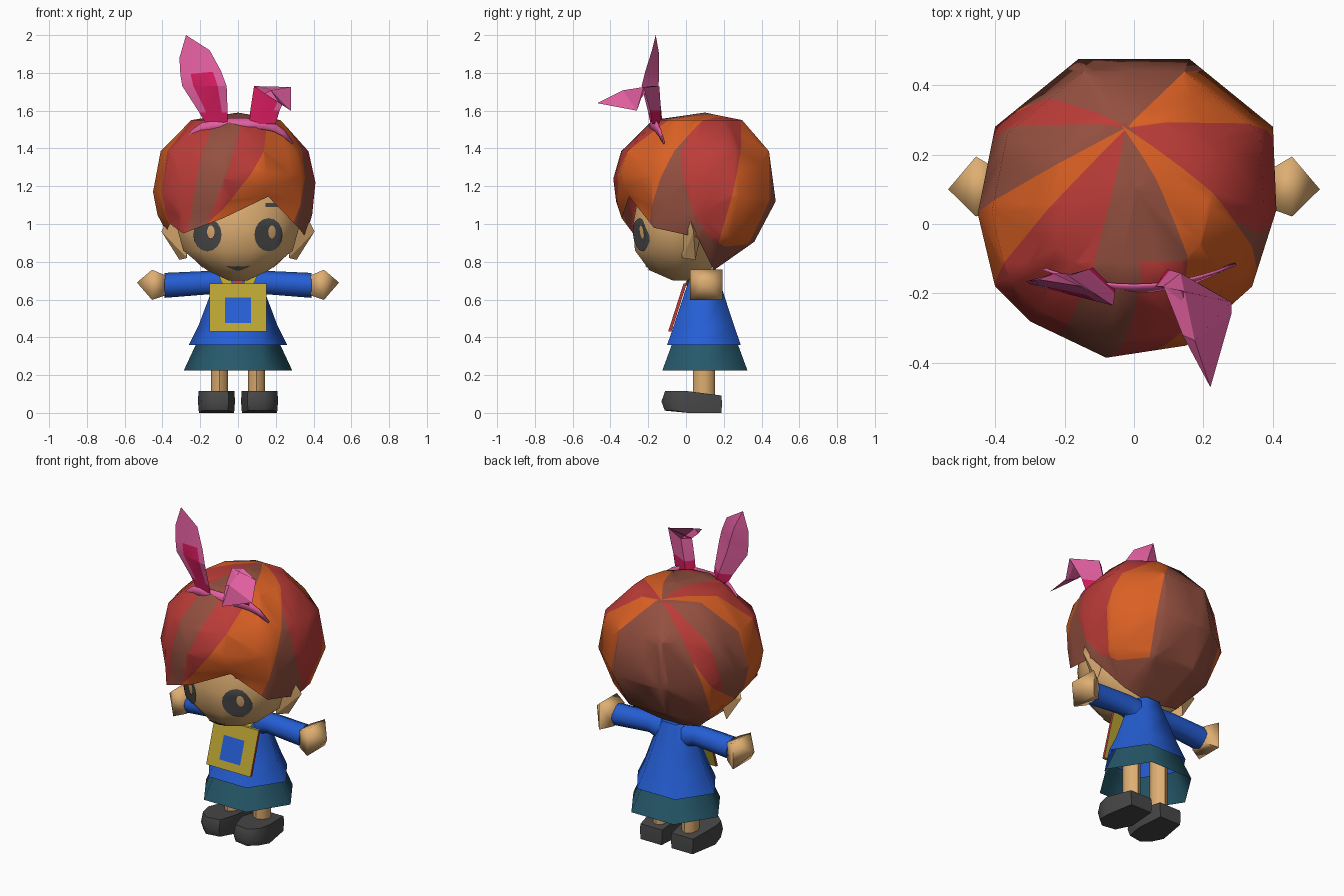
import bpy, bmesh, math
from mathutils import Vector
from mathutils.bvhtree import BVHTree

if "Cube" in bpy.data.objects:
    bpy.data.objects.remove(bpy.data.objects["Cube"])


def lin(c):
    c /= 255
    return c / 12.92 if c <= 0.04045 else ((c + 0.055) / 1.055) ** 2.4


def mat(name, r, g, b):
    m = bpy.data.materials.new(name)
    m.diffuse_color = (lin(r), lin(g), lin(b), 1)
    m.use_nodes = True
    m.node_tree.nodes["Principled BSDF"].inputs["Base Color"].default_value = m.diffuse_color
    return m


ORANGE = mat("orange hair", 218, 96, 36)
RED = mat("red hair", 188, 60, 56)
BROWN = mat("brown hair", 148, 80, 64)
SKIN = mat("skin", 222, 174, 114)
PINK = mat("pink", 226, 95, 160)
DEEP = mat("deep pink", 215, 28, 95)
BLUE = mat("blue", 37, 94, 212)
TEAL = mat("teal", 38, 88, 106)
YELLOW = mat("yellow", 186, 164, 50)
DARK = mat("charcoal", 72, 72, 72)


def finish(name, bm, mats, angle=30):
    bmesh.ops.recalc_face_normals(bm, faces=bm.faces)
    me = bpy.data.meshes.new(name)
    bm.to_mesh(me)
    bm.free()
    for m in mats:
        me.materials.append(m)
    ob = bpy.data.objects.new(name, me)
    bpy.context.collection.objects.link(ob)
    bpy.ops.object.select_all(action='DESELECT')
    ob.select_set(True)
    bpy.context.view_layer.objects.active = ob
    bpy.ops.object.shade_smooth_by_angle(angle=math.radians(angle))
    return ob


def loft_bm(rings, start=True, end=True, closed=True):
    """Skin a list of rings; a ring of one point makes a tip."""
    bm = bmesh.new()
    vs = [[bm.verts.new(p) for p in r] for r in rings]
    for a, b in zip(vs, vs[1:]):
        n = max(len(a), len(b))
        for i in range(n if closed else n - 1):
            j = (i + 1) % n
            q = [a[i % len(a)], a[j % len(a)], b[j % len(b)], b[i % len(b)]]
            bm.faces.new(list(dict.fromkeys(q)))
    if start and len(vs[0]) > 2:
        bm.faces.new(vs[0])
    if end and len(vs[-1]) > 2:
        bm.faces.new(vs[-1])
    return bm


def loft(name, rings, m, start=True, end=True, angle=30):
    return finish(name, loft_bm(rings, start, end), [m], angle)


def ring(z, rx, ry, cx, cy, n, ph=0.0):
    return [(cx + rx * math.cos(ph + i * math.tau / n),
             cy + ry * math.sin(ph + i * math.tau / n), z) for i in range(n)]


def xring(x, ry, rz, cy, cz, n, ph=0.0):
    return [(x, cy + ry * math.cos(ph + i * math.tau / n), cz + rz * math.sin(ph + i * math.tau / n))
            for i in range(n)]


# Head
def head_ring(z, rx, yf, yb):
    return [(x, y * (-yf if y < 0 else yb), z) for x, y, _ in ring(0, rx, 1, 0, 0, 12, math.pi / 12)]


head = loft("head", [head_ring(0.70, 0.05, -0.07, 0.07), head_ring(0.755, 0.17, -0.2, 0.14),
                     head_ring(0.86, 0.30, -0.28, 0.15), head_ring(1.0, 0.34, -0.29, 0.2),
                     head_ring(1.16, 0.33, -0.26, 0.25), head_ring(1.3, 0.22, -0.2, 0.2)], SKIN, angle=50)
tree = BVHTree.FromPolygons([v.co for v in head.data.vertices], [p.vertices[:] for p in head.data.polygons])


# Painted face details laid on the head
def on_face(name, rows):
    pts = []
    for row in rows:
        out = []
        for x, z in row:
            hit = tree.ray_cast(Vector((x, -1, z)), Vector((0, 1, 0)))[0]
            out.append((x, (hit.y if hit else -0.2) - 0.006, z))
        pts.append(out)
    finish(name, loft_bm(pts, False, False, closed=False), [DARK])


for s, side in ((-1, "left"), (1, "right")):
    rows = []
    for k in range(5):
        f = k / 4
        cx, cz = s * 0.162 + 0.018 * (1 - f), 0.943 + 0.015 * (1 - f)
        rx, rz = 0.02 + 0.055 * f, 0.035 + 0.053 * f
        rows.append([(cx + rx * math.cos(i * math.tau / 16), cz + rz * math.sin(i * math.tau / 16))
                     for i in range(17)])
    on_face("eye_" + side, rows)
    on_face("brow_" + side, [[(s * (0.145 + 0.022 * i), z) for i in range(4)] for z in (1.09, 1.112)])
on_face("mouth", [[(0.012 * i, 0.765 + d * (1 - abs(i) / 6) + 0.0005 * i * i) for i in range(-5, 6)]
                  for d in (-0.012, 0.012)])

# Hair: per column the widest point and the lower edge point
cols = [((0.40, 0.28, 1.15), (0.19, 0.14, 0.77)), ((0.16, 0.475, 1.12), (0.08, 0.14, 0.75)),
        ((-0.16, 0.475, 1.12), (-0.08, 0.14, 0.75)), ((-0.40, 0.28, 1.15), (-0.19, 0.14, 0.77)),
        ((-0.45, 0.03, 1.17), (-0.38, 0.08, 0.96)), ((-0.40, -0.18, 1.17), (-0.36, -0.15, 1.0)),
        ((-0.30, -0.28, 1.2), (-0.29, -0.28, 0.95)), ((-0.08, -0.385, 1.24), (-0.08, -0.34, 1.03)),
        ((0.15, -0.35, 1.27), (0.16, -0.30, 1.145)), ((0.34, -0.18, 1.25), (0.32, -0.17, 0.98)),
        ((0.41, 0.04, 1.22), (0.36, 0.06, 0.93))]


def upper(f, z):
    return [(w[0] * f, 0.08 + (w[1] - 0.08) * f, z) for w, b in cols]


def lower(w, b):
    return (w[0] + (b[0] - w[0]) * 0.34, w[1] + (b[1] - w[1]) * 0.34, w[2] + (b[2] - w[2]) * 0.58)


bm = loft_bm([[b for w, b in cols], [lower(w, b) for w, b in cols], [w for w, b in cols],
              upper(0.91, 1.385), upper(0.55, 1.55), [(0, 0.1, 1.59)]], start=False)
bmesh.ops.triangulate(bm, faces=bm.faces)
# Swirling stripes: each starts at a plane through the crown, an upper and a lower point
P = Vector((-0.02, 0.28, 1.57))
fringe, part, nape = (-0.28, -0.31, 0.9), (-0.17, -0.33, 0.98), (0, 0.05, 0.6)
stripes = [((-0.16, -0.24, 1.47), fringe, 2), ((0.015, -0.22, 1.52), part, 1),
           ((0.17, -0.23, 1.48), part, 0), ((0.27, 0.02, 1.46), (0.39, -0.18, 1.2), 2),
           ((0.28, 0.025, 1.45), (0.40, 0.02, 1.1), 1), ((0.40, 0.28, 1.3), nape, 0),
           ((0.15, 0.44, 1.37), nape, 2), ((-0.15, 0.44, 1.37), nape, 1),
           ((-0.38, 0.27, 1.3), nape, 2), ((-0.41, 0.06, 1.3), (-0.40, 0.05, 1.0), 0),
           ((-0.30, -0.03, 1.42), (-0.40, -0.18, 1.1), 1)]
normals = [(Vector(a) - P).cross(Vector(b) - P).normalized() for a, b, c in stripes]
START = Vector((0, -0.11, 1.5))  # the red front stripe begins here, brown above
for co, n in [(P, n) for n in normals] + [(START, Vector((0, 1, 0)))]:
    bmesh.ops.bisect_plane(bm, geom=bm.verts[:] + bm.edges[:] + bm.faces[:], plane_co=co, plane_no=n, dist=1e-5)
for f in bm.faces:
    c = f.calc_center_median()
    side = [(c - P).dot(n) > 0 for n in normals]
    hits = [i for i in range(len(stripes)) if side[i] and not side[(i + 1) % len(stripes)]]
    f.material_index = stripes[hits[0]][2] if hits else 0
    if hits and hits[0] == 1 and c.y > START.y and c.z > 1.3:
        f.material_index = 2
finish("hair", bm, [ORANGE, RED, BROWN], 60)

# Neck, six-sided shirt and skirt, open at the hem
loft("neck", [ring(z, 0.05, 0.05, 0, 0.08, 8) for z in (0.66, 0.78)], SKIN)
loft("shirt", [ring(0.36, 0.26, 0.225, 0, 0.095, 6), ring(0.46, 0.21, 0.185, 0, 0.095, 6),
               ring(0.645, 0.14, 0.115, 0, 0.095, 6), ring(0.75, 0.09, 0.075, 0, 0.1, 6)],
     BLUE, start=False, angle=70)
loft("skirt", [ring(0.225, 0.287, 0.26, 0, 0.1, 6), ring(0.39, 0.21, 0.19, 0, 0.1, 6)],
     TEAL, start=False, end=False, angle=70)

# Limbs, face ears, collar straps
for s, side in ((-1, "left"), (1, "right")):
    loft("sleeve_" + side, [xring(s * 0.05, 0.065, 0.085, 0.1, 0.665, 8), xring(s * 0.15, 0.06, 0.062, 0.1, 0.69, 8),
                            xring(s * 0.39, 0.068, 0.066, 0.1, 0.675, 8)], BLUE, angle=50)
    q = math.pi / 4
    loft("hand_" + side, [xring(s * 0.385, 0.075, 0.075, 0.1, 0.675, 4, q), xring(s * 0.455, 0.122, 0.113, 0.108, 0.678, 4, q),
                          [(s * 0.535, 0.1, 0.69)]], SKIN, angle=80)
    loft("leg_" + side, [ring(z, 0.046, 0.058, s * 0.098, 0.095, 8) for z in (0.08, 0.42)], SKIN, angle=50)
    plan = [(0.03, 0.19), (0.18, 0.19), (0.212, 0.0), (0.195, -0.08), (0.14, -0.13), (0.05, -0.115), (0.016, 0.0)]
    sole = [(s * (0.11 + (x - 0.11) * 0.95), y * 0.94 + 0.01, 0.012 if y < -0.05 else 0) for x, y in plan]
    rim = [(s * x, y, 0.06) for x, y in plan]
    top = [(s * (0.115 + (x - 0.115) * 0.97), y * 0.93 + 0.01, 0.115 if y < 0.1 else 0.092) for x, y in plan]
    loft("shoe_" + side, [sole, rim, top], DARK, angle=60)
    bm = bmesh.new()
    for x, y, z in ((0.27, -0.02, 0.82), (0.31, 0.05, 0.81), (0.37, 0.02, 1.03), (0.405, 0.04, 0.96),
                    (0.30, -0.03, 1.0), (0.28, 0.08, 0.95)):
        bm.verts.new((s * x, y, z))
    bmesh.ops.convex_hull(bm, input=bm.verts)
    finish("face_ear_" + side, bm, [SKIN])
    loft("strap_" + side, [[(s * 0.11, 0.06, 0.745), (s * 0.04, 0.03, 0.745), (s * 0.04, 0.05, 0.745)],
                           [(s * 0.08, -0.01, 0.675), (s * 0.03, -0.01, 0.675), (s * 0.04, 0.01, 0.675)]], YELLOW)
loft("neckerchief", [[(-0.04, 0.02, 0.72), (0.04, 0.02, 0.72), (0, 0.04, 0.72)], [(0, -0.01, 0.66)]], RED)


# Chest pouch: yellow front and back with a blue square, red sides
def slab(w, z, off):
    return (w, (z - 0.685) * 0.32 - 0.008 + off, z)


outer = [(-0.15, 0.43), (0.15, 0.43), (0.15, 0.685), (-0.15, 0.685)]
inner = [(-0.07, 0.475), (0.07, 0.475), (0.07, 0.61), (-0.07, 0.61)]
bm = loft_bm([[slab(x, z, 0.012) for x, z in outer], [slab(x, z, -0.005) for x, z in outer],
              [slab(x, z, -0.005) for x, z in inner]])
bm.faces.ensure_lookup_table()
for i, f in enumerate(bm.faces):
    f.material_index = 1 if i == 9 else 2 if i in (1, 3) else 0
finish("pouch", bm, [YELLOW, BLUE, RED])

# Headband
band = [[], []]
for i in range(-6, 7):
    t = i / 6
    z = 1.56 - 0.13 * t ** 4
    y = -0.18 + 0.06 * t * t
    band[0].append((0.295 * t, y, z))
    band[1].append((0.285 * t, y - 0.022 * (1 - t * t), z - 0.045 * (1 - t ** 4) - 0.008))
ob = finish("headband", loft_bm(band, False, False, closed=False), [PINK])
ob.modifiers.new("thickness", 'SOLIDIFY').thickness = 0.008


# Long ears: each level has a left edge, a right edge and a back ridge offset
def long_ear(name, levels, tip, deep, ridge):
    rings = []
    for l, r, back in levels:
        L, R = Vector(l), Vector(r)
        rings.append([L, L.lerp(R, 0.25), L.lerp(R, 0.8), R, L.lerp(R, ridge) + Vector(back)])
    b = loft_bm(rings + [[tip]])
    b.faces.ensure_lookup_table()
    for i, f in enumerate(b.faces):
        f.material_index = 1 if i < 5 or i in deep else 0
    finish(name, b, [PINK, DEEP], 20)


long_ear("long_ear_left", [((-0.17, -0.16, 1.53), (-0.055, -0.19, 1.54), (0, 0.05, 0)),
                           ((-0.205, -0.16, 1.59), (-0.055, -0.20, 1.59), (0, 0.05, 0)),
                           ((-0.295, -0.175, 1.73), (-0.06, -0.235, 1.73), (0, 0.06, 0)),
                           ((-0.305, -0.17, 1.79), (-0.09, -0.215, 1.81), (0, 0.05, 0)),
                           ((-0.31, -0.165, 1.88), (-0.15, -0.18, 1.92), (0, 0.03, 0))],
         (-0.275, -0.16, 2.0), (6, 11), 0.5)
long_ear("long_ear_right", [((0.06, -0.18, 1.53), (0.20, -0.18, 1.53), (0, 0.05, 0)),
                            ((0.065, -0.18, 1.60), (0.22, -0.19, 1.60), (0, 0.05, 0)),
                            ((0.085, -0.18, 1.73), (0.28, -0.225, 1.725), (0, 0.05, 0)),
                            ((0.14, -0.32, 1.69), (0.28, -0.26, 1.60), (0, -0.03, 0.04))],
         (0.22, -0.47, 1.64), (5, 6), 0.25)
